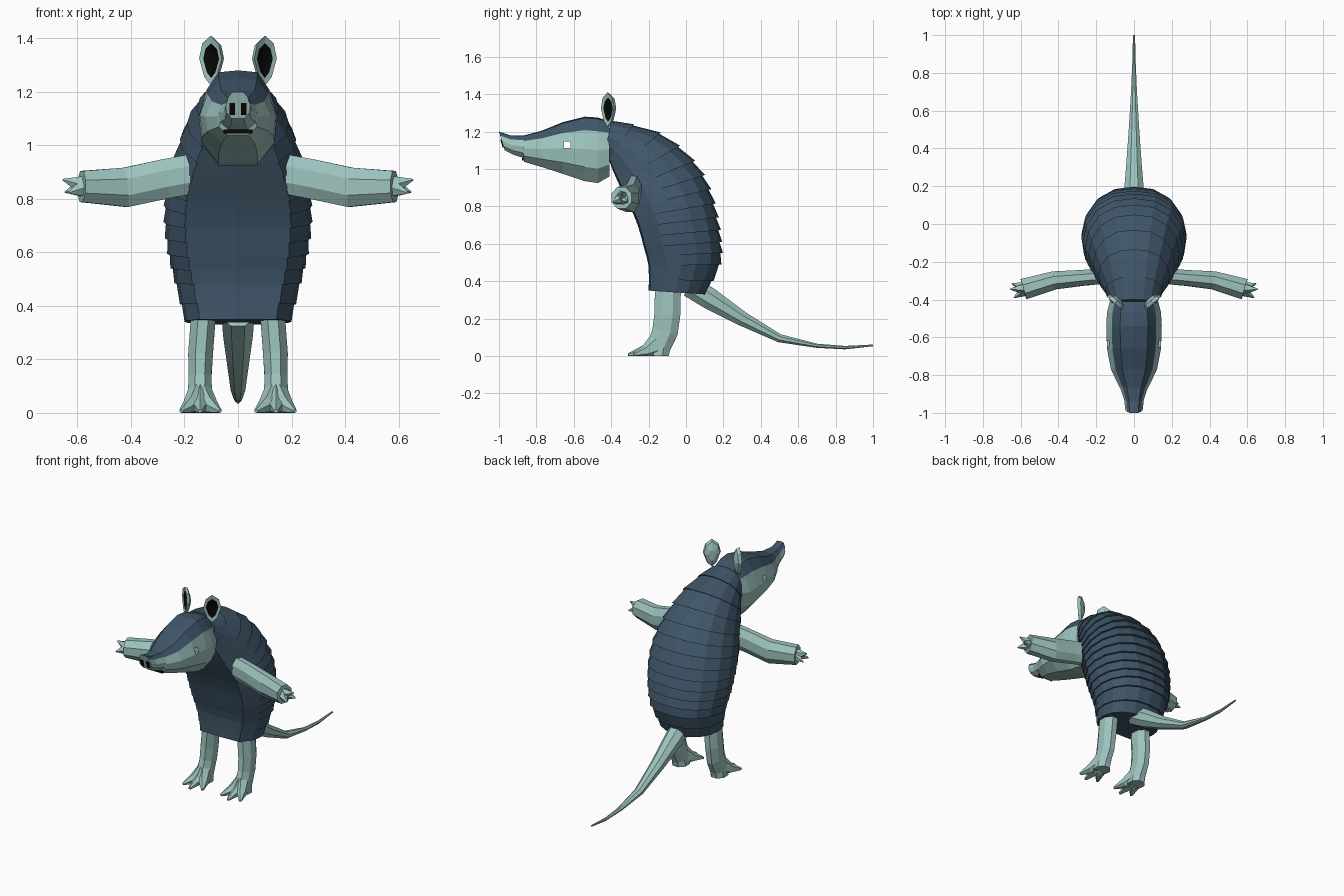
import bpy, bmesh, math
from mathutils import Vector, Matrix

default_cube = bpy.data.objects.get("Cube")
if default_cube:
    bpy.data.objects.remove(default_cube, do_unlink=True)


def make_material(name, red, green, blue):
    material = bpy.data.materials.new(name)
    material.use_nodes = True
    colour = (red, green, blue, 1)
    material.diffuse_color = colour
    shader = next(n for n in material.node_tree.nodes if n.type == 'BSDF_PRINCIPLED')
    shader.inputs["Base Color"].default_value = colour
    shader.inputs["Roughness"].default_value = 0.9
    return material


skin = make_material("pale_teal_skin", .34, .55, .52)
shell = make_material("slate_blue_shell", .05, .092, .14)
black = make_material("black", .002, .002, .002)


def finish(name, bm, materials, mirrored=False):
    bmesh.ops.recalc_face_normals(bm, faces=bm.faces[:])
    mesh = bpy.data.meshes.new(name)
    bm.to_mesh(mesh)
    bm.free()
    for material in materials:
        mesh.materials.append(material)
    obj = bpy.data.objects.new(name, mesh)
    bpy.context.scene.collection.objects.link(obj)
    if mirrored:
        obj.modifiers.new("Mirror", 'MIRROR').use_mirror_merge = False
    return obj


def add_loft(bm, rings, paint=lambda ring, side: 0, end_paint=0):
    """Skin a list of closed rings and cap both ends."""
    loops = [[bm.verts.new(p) for p in ring] for ring in rings]
    count = len(loops[0])
    for i, (a, b) in enumerate(zip(loops, loops[1:])):
        for j in range(count):
            k = (j + 1) % count
            bm.faces.new((a[j], a[k], b[k], b[j])).material_index = paint(i, j)
    bm.faces.new(loops[0])
    bm.faces.new(loops[-1]).material_index = end_paint


def add_tube(bm, stations, side, count=8):
    """Faceted tube through (centre, radius along side, other radius)."""
    centres = [Vector(s[0]) for s in stations]
    rings = []
    for i, (_, ra, rb) in enumerate(stations):
        tangent = centres[min(i + 1, len(centres) - 1)] - centres[max(i - 1, 0)]
        other = tangent.cross(Vector(side)).normalized()
        across = other.cross(tangent).normalized()
        ring = []
        for j in range(count):
            a = math.tau * (j + .5) / count
            p = centres[i] + across * ra * math.cos(a) + other * rb * math.sin(a)
            ring.append((p.x, p.y, max(p.z, 0)))
        rings.append(ring)
    add_loft(bm, rings)


def symmetric(half):
    return half + [(-x, t) for x, t in half[-2:0:-1]]


def curve_value(keys, t):
    """Smooth interpolation through key rows."""
    i = min(int(t), len(keys) - 2)
    f = t - i
    a, b, c, d = (keys[max(0, min(len(keys) - 1, i + k))] for k in (-1, 0, 1, 2))
    return [q + f * .5 * (r - p + f * (2 * p - 5 * q + 4 * r - s + f * (3 * (q - r) + s - p)))
            for p, q, r, s in zip(a, b, c, d)]


# Banded body shell: front y, front z, back y, back z, half width
BODY = [(-.43, 1.10, -.40, 1.26, .12),
        (-.39, .99, -.14, 1.19, .185),
        (-.34, .88, .04, 1.04, .235),
        (-.295, .79, .125, .89, .265),
        (-.255, .69, .165, .74, .272),
        (-.225, .58, .183, .61, .258),
        (-.20, .48, .18, .49, .232),
        (-.20, .35, .10, .33, .195)]
section = symmetric([(0, 0), (.72, .02), (.95, .25), (1, .46),
                     (.93, .67), (.72, .86), (.4, .97), (0, 1)])


def body_ring(t, flare):
    fy, fz, by, bz, w = curve_value(BODY, t)
    return [(x * w * flare, fy + (by - fy) * v * flare, fz + (bz - fz) * v * flare)
            for x, v in section]


bands = 14
steps = (len(BODY) - 1) / bands
rings = []
for band in range(bands):
    rings.append(body_ring(band * steps, .99))
    rings.append(body_ring((band + 1) * steps, 1.025))
bm = bmesh.new()
add_loft(bm, rings)
finish("body_shell", bm, [shell])

# Head: y, top z, bottom z, half width, backward slope of the lower edge
HEAD = [(-1, 1.2, 1.1, .046, .03),
        (-.94, 1.18, 1.075, .052, .02),
        (-.872, 1.18, 1.06, .072, 0),
        (-.865, 1.18, 1.038, .076, 0),
        (-.77, 1.205, 1.01, .122, 0),
        (-.66, 1.25, .975, .143, 0),
        (-.54, 1.28, .935, .147, 0),
        (-.47, 1.275, .925, .143, 0),
        (-.41, 1.255, .96, .128, 0)]
outline = symmetric([(0, 1), (.5, .98), (.8, .79), (1, .5), (.93, .22), (.5, 0), (0, 0)])
rings = [[(x * w, y + slope * (1 - t), low + (top - low) * t) for x, t in outline]
         for y, top, low, w, slope in HEAD]
bm = bmesh.new()
add_loft(bm, rings, lambda i, j: int(j < 2 or j >= len(outline) - 2))
head = finish("head", bm, [skin, shell])


def box(name, centre, size, material, tilt=0, mirrored=False):
    bm = bmesh.new()
    bmesh.ops.create_cube(bm, size=1)
    bm.transform(Matrix.Translation(centre) @ Matrix.Rotation(tilt, 4, 'X')
                 @ Matrix.Diagonal((*size, 1)))
    return finish(name, bm, [material], mirrored)


# Eye openings, nostrils and mouth
cutter = box("eye_cutter", (0, -.635, 1.13), (.5, .034, .034), skin)
cutter.hide_render = True
cutter.hide_viewport = True
cut = head.modifiers.new("Eye openings", 'BOOLEAN')
cut.operation = 'DIFFERENCE'
cut.solver = 'EXACT'
cut.object = cutter
box("nostrils", (.022, -.983, 1.137), (.02, .008, .045), black, .29, True)
box("mouth", (0, -.873, 1.052), (.11, .009, .014), black)

# Cupped ears with dark hollows
leaf = symmetric([(0, -.09), (.03, -.06), (.055, .01), (.04, .065), (0, .095)])
rings = [[(x * s, y, z * s) for x, z in leaf]
         for s, y in ((.4, .035), (.9, .02), (1, 0), (.7, .004), (.4, .014))]
bm = bmesh.new()
add_loft(bm, rings, lambda i, j: int(i == 3), 1)
bm.transform(Matrix.Translation((.103, -.42, 1.315)) @ Matrix.Rotation(math.radians(40), 4, 'Z'))
finish("ears", bm, [skin, black], True)

# Arms with three claws each
bm = bmesh.new()
add_tube(bm, [((.16, -.275, .895), .045, .08),
              ((.27, -.285, .875), .045, .08),
              ((.42, -.298, .843), .052, .08),
              ((.585, -.345, .846), .06, .063)], (0, 1, 0))
for tip in ((.655, -.345, .872), (.647, -.315, .825), (.635, -.39, .822)):
    base = Vector((.56, -.34, .846)).lerp(Vector(tip), .25)
    add_tube(bm, [(base, .032, .036), (tip, .003, .003)], (0, 1, 0), 5)
finish("arms", bm, [skin], True)

# Legs with three spread toes each
bm = bmesh.new()
add_tube(bm, [((.125, -.095, .42), .05, .075),
              ((.14, -.1, .22), .05, .075),
              ((.142, -.112, .13), .046, .075),
              ((.142, -.145, .05), .05, .068),
              ((.142, -.15, 0), .055, .062)], (1, 0, 0))
for x, y in ((.068, -.28), (.142, -.31), (.212, -.28)):
    add_tube(bm, [((.142, -.135, .07), .045, .075),
                  (((.142 + x) / 2, -.215, .025), .032, .036),
                  ((x, y, .006), .009, .008)], (1, 0, 0), 6)
finish("legs", bm, [skin], True)

# Tapering tail
bm = bmesh.new()
add_tube(bm, [((0, .02, .375), .066, .065),
              ((0, .13, .305), .06, .062),
              ((0, .3, .2), .045, .042),
              ((0, .5, .095), .03, .024),
              ((0, .7, .055), .017, .012),
              ((0, .85, .045), .01, .01),
              ((0, 1, .057), .006, .005)], (1, 0, 0))
finish("tail", bm, [skin])
